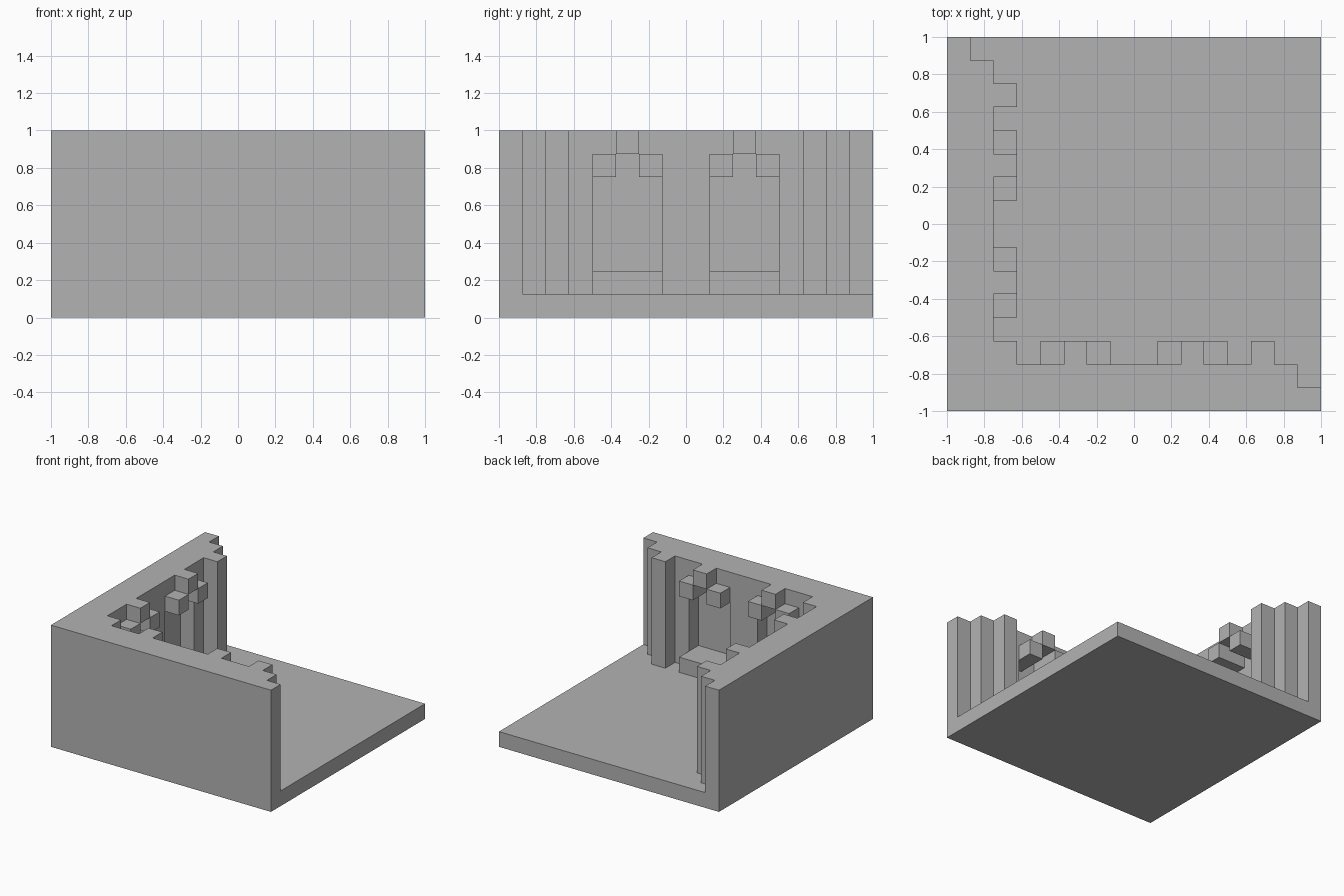
import bpy
import bmesh
from itertools import product
from mathutils import Vector

cube = bpy.data.objects.get("Cube")
if cube:
    bpy.data.objects.remove(cube)

UNIT = 0.125          # edge of one building block
SIZE, HEIGHT = 16, 8  # room size in blocks


def blocks(x, y, z):
    """All grid cells in a box given by half-open ranges."""
    return set(product(range(*x), range(*y), range(*z)))


def arched_bay(start):
    """Cells to add and to carve for one recessed bay of the wall."""
    end, mid = start + 3, start + 1
    sill = blocks((start, end), (2, 3), (1, 2))
    keystone = {(mid, 2, 7)}
    shoulders = {(start, 2, 6), (end - 1, 2, 6)}
    recess = blocks((start, end), (1, 2), (2, 6)) | {(mid, 1, 6)}
    return sill | keystone | shoulders, recess


def wall():
    """Front wall with a stepped end, a pillar and two arched bays."""
    cells = blocks((0, SIZE), (0, 1), (1, HEIGHT))
    cells |= blocks((0, SIZE - 1), (1, 2), (1, HEIGHT))
    cells |= blocks((13, 14), (2, 3), (1, HEIGHT))
    for start in (4, 9):
        trim, recess = arched_bay(start)
        cells = (cells | trim) - recess
    return cells


# Floor, front wall, mirrored side wall and corner post
front_wall = wall()
side_wall = {(y, x, z) for x, y, z in front_wall}
floor = blocks((0, SIZE), (0, SIZE), (0, 1))
corner_post = blocks((2, 3), (2, 3), (1, HEIGHT))
solid = floor | front_wall | side_wall | corner_post


def skin(cells):
    """Outer surface of the cells, with flat areas merged."""
    bm = bmesh.new()
    origin = Vector((SIZE / 2, SIZE / 2, 0))
    for cell, axis, side in product(sorted(cells), range(3), (-1, 1)):
        neighbour = list(cell)
        neighbour[axis] += side
        if tuple(neighbour) in cells:
            continue
        normal, u = Vector(), Vector()
        normal[axis] = side / 2
        u[(axis + 1) % 3] = 0.5
        v = normal.cross(u) * 2
        centre = Vector(cell) + Vector((0.5, 0.5, 0.5)) - origin + normal
        corners = (-u - v, u - v, u + v, v - u)
        bm.faces.new([bm.verts.new((centre + c) * UNIT) for c in corners])
    bmesh.ops.remove_doubles(bm, verts=bm.verts, dist=0.001)
    bmesh.ops.dissolve_limit(bm, angle_limit=0.01, verts=bm.verts, edges=bm.edges)
    return bm


# Single grey material
grey = bpy.data.materials.new("stone_grey")
grey.use_nodes = True
colour = (0.45, 0.45, 0.45, 1)
grey.diffuse_color = colour
for node in grey.node_tree.nodes:
    if node.type == 'BSDF_PRINCIPLED':
        node.inputs["Base Color"].default_value = colour

mesh = bpy.data.meshes.new("room_corner")
bm = skin(solid)
bm.to_mesh(mesh)
bm.free()
mesh.materials.append(grey)
room = bpy.data.objects.new("room_corner", mesh)
bpy.context.collection.objects.link(room)
